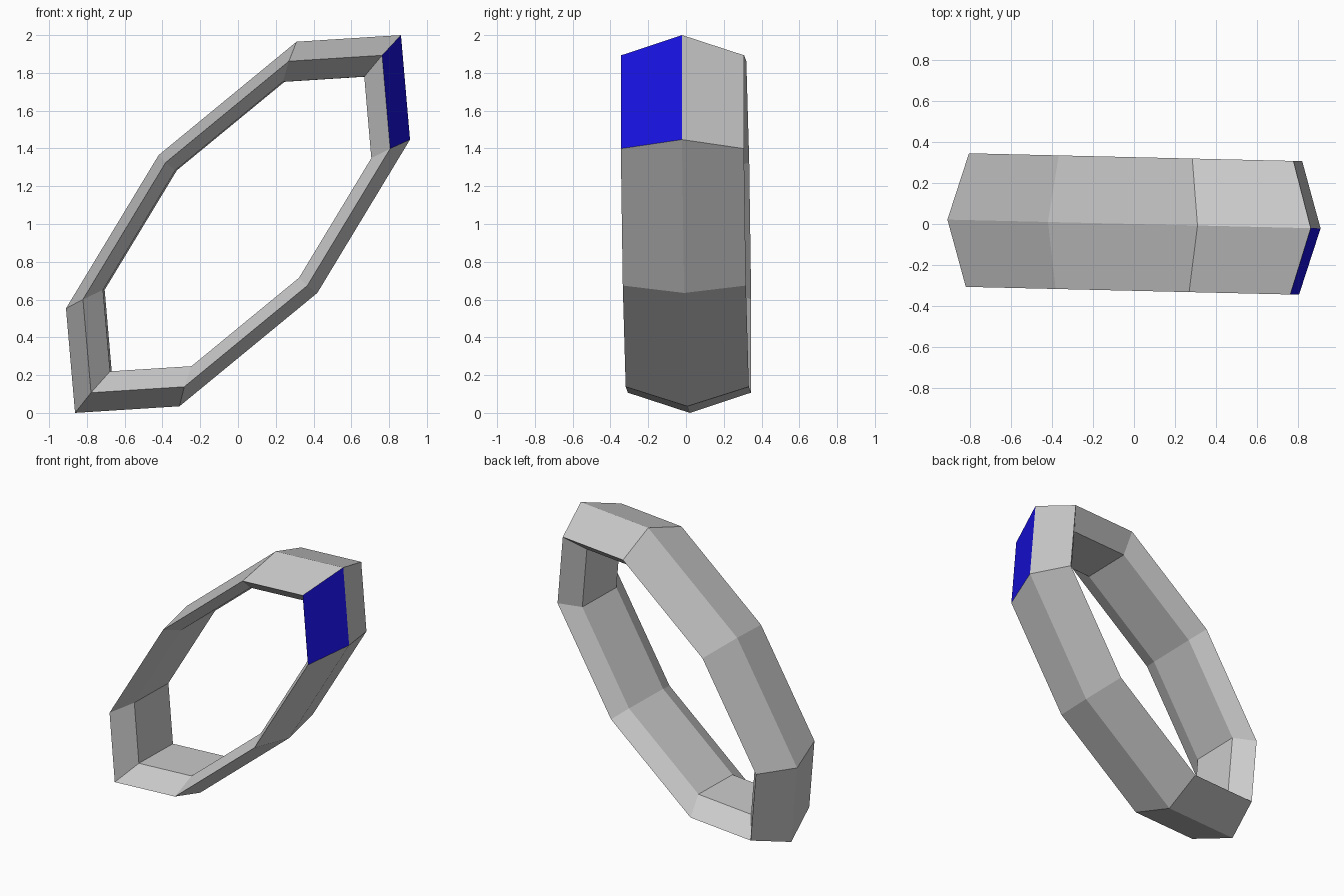
import bpy
from math import radians, cos, sin

if "Cube" in bpy.data.objects:
    bpy.data.objects.remove(bpy.data.objects["Cube"])

# Half of the slanted octagon outline (x, z about the centre); the rest is point-symmetric
half = [(0.863, 1.0), (0.911, 0.447), (0.42, -0.365), (-0.31, -0.965)]
outline = half + [(-x, -z) for x, z in half]

# Band cross-section: (scale of outline, y): ridge, front edge, inner front, inner back, back edge
section = [(1.0, 0.0), (0.893, -0.326), (0.78, -0.19), (0.78, 0.19), (0.893, 0.326)]
TILT = radians(-1.35)


def point(x, z, scale, y):
    """Scale an outline point, turn it slightly about z and lift it to the floor."""
    x, z = x * scale, z * scale
    return (x * cos(TILT) - y * sin(TILT), x * sin(TILT) + y * cos(TILT), z + 1.0)


def make_object(name, verts, faces):
    mesh = bpy.data.meshes.new(name)
    mesh.from_pydata(verts, [], faces)
    mesh.update()
    obj = bpy.data.objects.new(name, mesh)
    bpy.context.collection.objects.link(obj)
    return obj


n, m = len(outline), len(section)
verts = [point(x, z, s, y) for x, z in outline for s, y in section]
faces = [(i * m + j, i * m + (j + 1) % m,
          (i + 1) % n * m + (j + 1) % m, (i + 1) % n * m + j)
         for i in range(n) for j in range(m)]
faces = [f[::-1] for f in faces]

# Grey ring band, leaving out the first outer front facet
make_object("ring_band", verts, faces[1:])

# Blue facet at the upper right front
panel = make_object("blue_facet", [verts[k] for k in faces[0]], [(0, 1, 2, 3)])
blue = bpy.data.materials.new("blue")
blue.diffuse_color = (0.01, 0.006, 0.8, 1.0)
blue.use_nodes = True
blue.node_tree.nodes["Principled BSDF"].inputs["Base Color"].default_value = blue.diffuse_color
panel.data.materials.append(blue)
